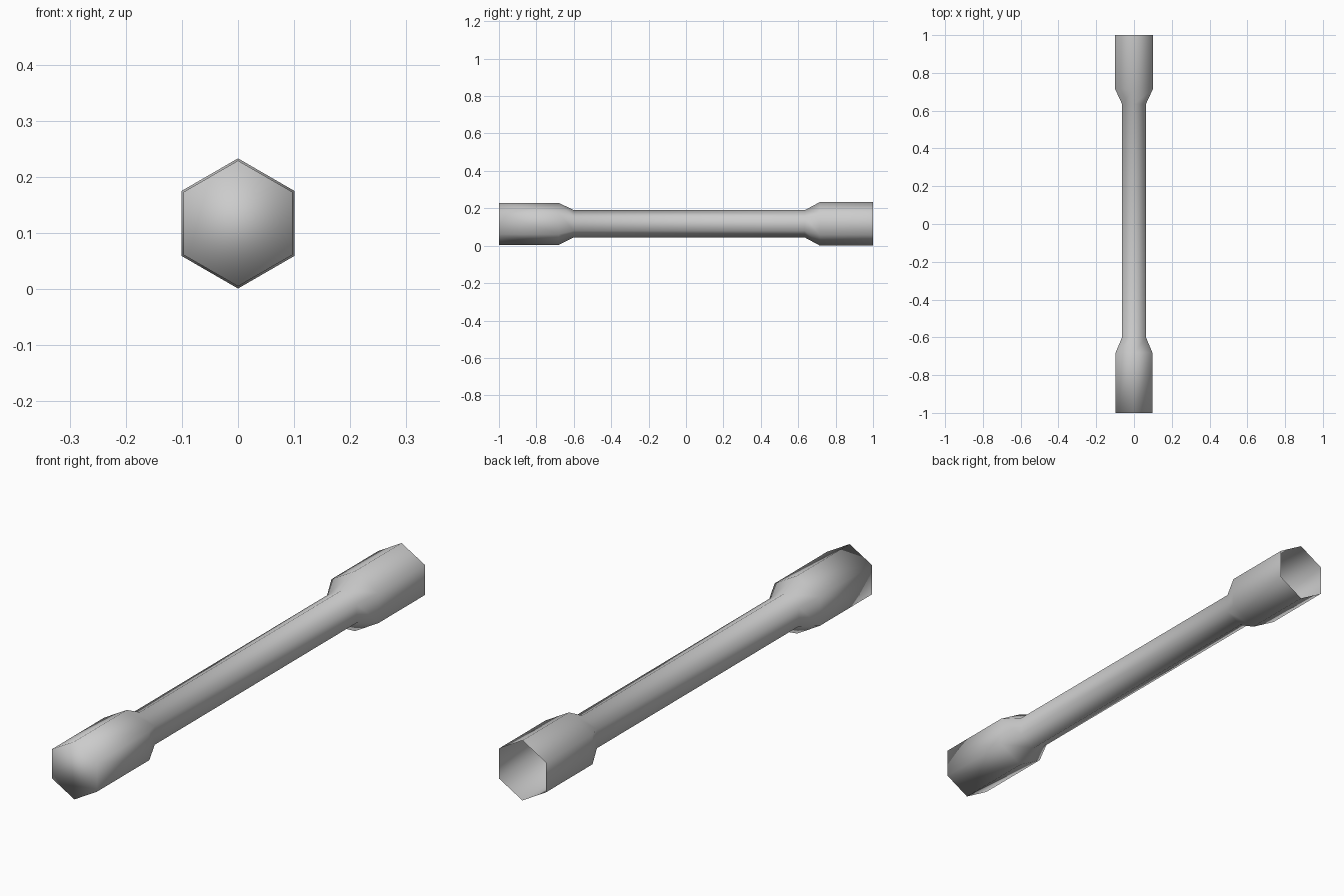
import bpy, bmesh
from math import sin, cos, tau

cube = bpy.data.objects.get("Cube")
if cube:
    bpy.data.objects.remove(cube)

steel = bpy.data.materials.new("grey steel")
steel.use_nodes = True
colour = (0.6, 0.6, 0.6, 1)
steel.diffuse_color = colour
steel.node_tree.nodes["Principled BSDF"].inputs["Base Color"].default_value = colour

SIDES = 6
CENTRE_Z = 0.117
# Lengthwise position and corner radius of each ring, front to back
profile = [(-1, 0.112), (-0.68, 0.112), (-0.6, 0.073),
           (0.635, 0.073), (0.715, 0.116), (1, 0.116)]

bm = bmesh.new()
rings = []
for y, r in profile:
    rings.append([bm.verts.new((r * sin(tau * i / SIDES), y,
                                CENTRE_Z + r * cos(tau * i / SIDES)))
                  for i in range(SIDES)])

# Hexagonal shaft and sockets
for a, b in zip(rings, rings[1:]):
    for i in range(SIDES):
        j = (i + 1) % SIDES
        bm.faces.new((a[i], a[j], b[j], b[i]))

# Closed front end; the back socket stays open
bm.faces.new(rings[0])
bmesh.ops.recalc_face_normals(bm, faces=bm.faces)
for f in bm.faces:
    f.smooth = True

mesh = bpy.data.meshes.new("socket_wrench")
bm.to_mesh(mesh)
bm.free()
mesh.materials.append(steel)
wrench = bpy.data.objects.new("socket_wrench", mesh)
bpy.context.collection.objects.link(wrench)
